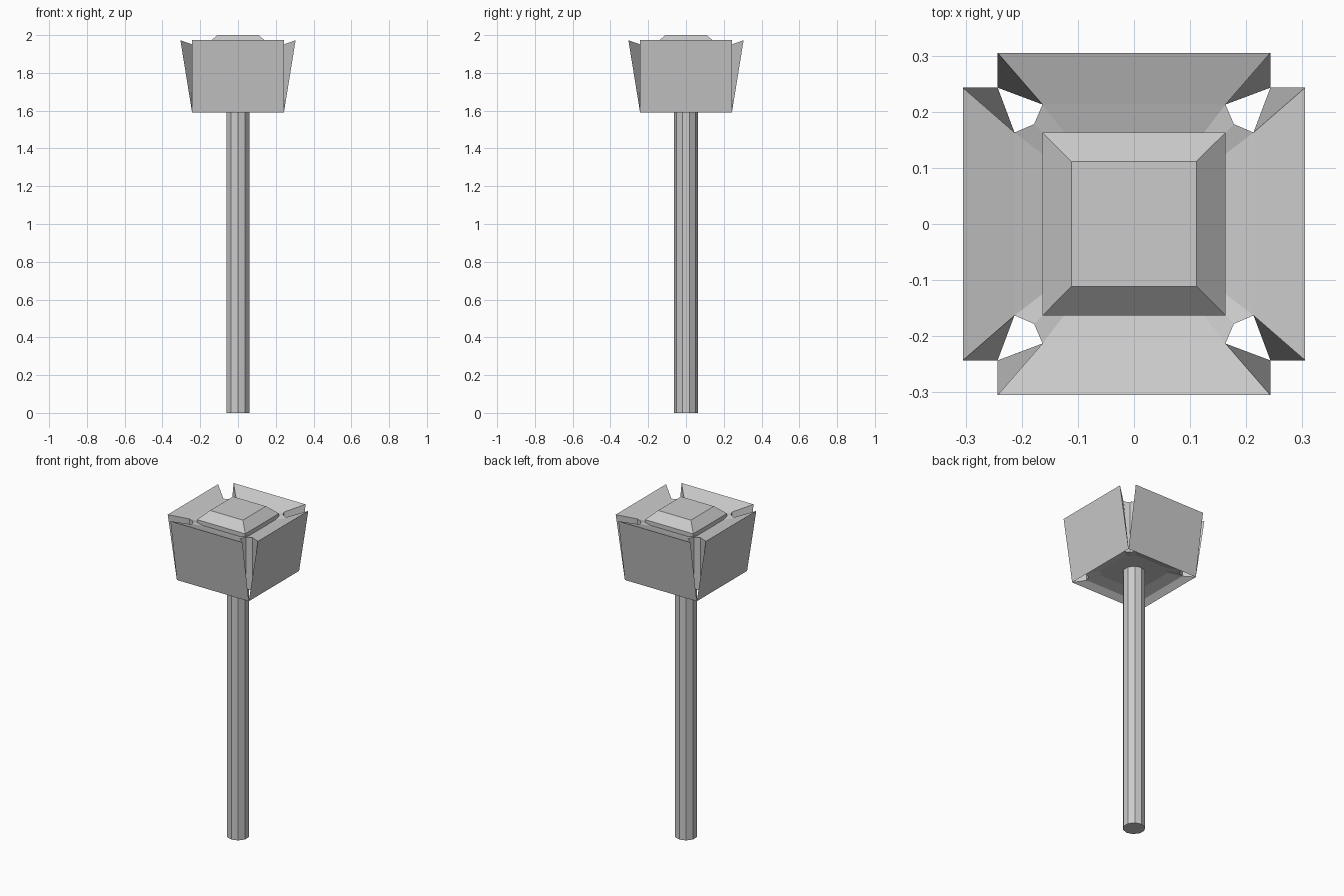
import bpy, bmesh
from math import pi
from mathutils import Matrix

if "Cube" in bpy.data.objects:
    bpy.data.objects.remove(bpy.data.objects["Cube"])


def loft(name, rings, matrix=None):
    """Join matching rings of points into a closed solid."""
    bm = bmesh.new()
    loops = [[bm.verts.new(p) for p in ring] for ring in rings]
    n = len(loops[0])
    for a, b in zip(loops, loops[1:]):
        for i in range(n):
            j = (i + 1) % n
            bm.faces.new((a[i], a[j], b[j], b[i]))
    bm.faces.new(loops[0][::-1])
    bm.faces.new(loops[-1])
    if matrix:
        bm.transform(matrix)
    bmesh.ops.recalc_face_normals(bm, faces=bm.faces)
    mesh = bpy.data.meshes.new(name)
    bm.to_mesh(mesh)
    bm.free()
    obj = bpy.data.objects.new(name, mesh)
    bpy.context.collection.objects.link(obj)
    return obj


def square(h, z):
    return [(-h, -h, z), (h, -h, z), (h, h, z), (-h, h, z)]


def panel_ring(half_width, y_low, z_low, y_high, z_high):
    return [(-half_width, y_low, z_low), (half_width, y_low, z_low),
            (half_width, y_high, z_high), (-half_width, y_high, z_high)]


# Ten-sided handle with a corner facing front and back
bpy.ops.mesh.primitive_cylinder_add(vertices=10, radius=0.063, depth=1.66,
                                    location=(0, 0, 0.83))
bpy.context.object.name = "handle"

# Core block with notched corners and a shallow dished top
corner = [(0.213, 0.163), (0.178, 0.178), (0.163, 0.213)]
outline = []
for k in range(4):
    for x, y in corner:
        outline.append((x, y))
    corner = [(-y, x) for x, y in corner]


def core_ring(s, z):
    return [(x * s, y * s, z) for x, y in outline]


loft("core", [core_ring(0.7, 1.64), core_ring(1, 1.62),
              core_ring(1, 1.94), core_ring(0.7, 1.92)])

# Four flared striking panels around the core
for k, side in enumerate(("back", "left", "front", "right")):
    loft(side + "_panel",
         [panel_ring(0.163, 0.213, 1.62, 0.213, 1.94),
          panel_ring(0.243, 0.243, 1.59, 0.305, 1.973)],
         Matrix.Rotation(k * pi / 2, 4, 'Z'))

# Bevelled cap on top
loft("top_cap", [square(0.163, 1.90), square(0.163, 1.95), square(0.111, 2.0)])
